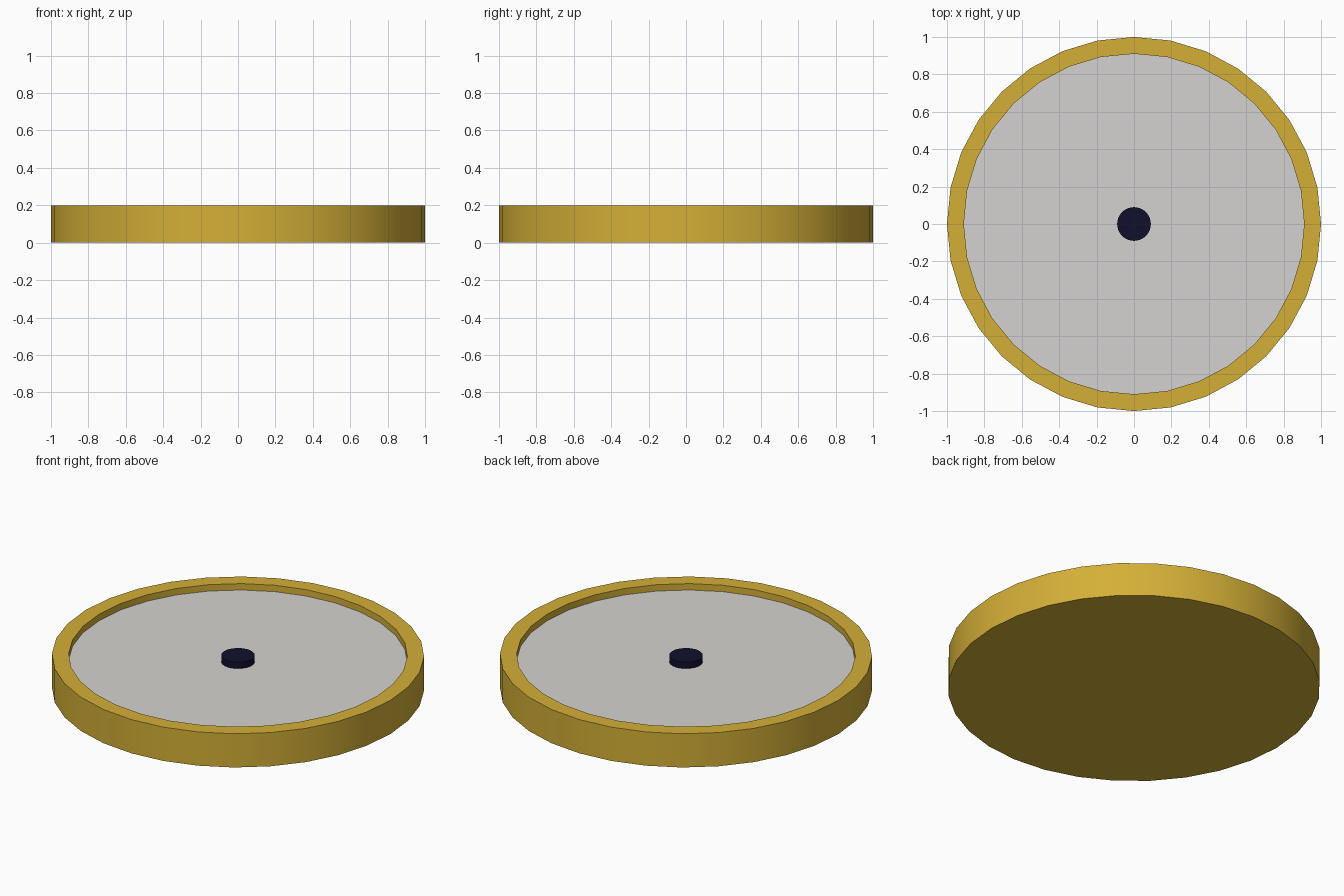
import bpy, bmesh, math

if "Cube" in bpy.data.objects:
    bpy.data.objects.remove(bpy.data.objects["Cube"])

SIDES = 32


def material(name, rgb):
    m = bpy.data.materials.new(name)
    m.diffuse_color = (*rgb, 1.0)
    m.use_nodes = True
    m.node_tree.nodes["Principled BSDF"].inputs["Base Color"].default_value = m.diffuse_color
    return m


gold = material("gold", (0.659, 0.429, 0.038))
pale = material("pale grey", (0.665, 0.65, 0.63))
navy = material("dark navy", (0.005, 0.005, 0.027))


def lathe(name, profile, mat):
    """Turn (radius, z) points into rings round z, capped at both ends."""
    bm = bmesh.new()
    rings = []
    for r, z in profile:
        angles = [2 * math.pi * i / SIDES for i in range(SIDES)]
        rings.append([bm.verts.new((r * math.cos(a), r * math.sin(a), z)) for a in angles])
    for low, high in zip(rings, rings[1:]):
        for i in range(SIDES):
            j = (i + 1) % SIDES
            bm.faces.new((low[i], low[j], high[j], high[i]))
    bm.faces.new(rings[0][::-1])
    bm.faces.new(rings[-1])
    bmesh.ops.recalc_face_normals(bm, faces=bm.faces)
    mesh = bpy.data.meshes.new(name)
    bm.to_mesh(mesh)
    bm.free()
    mesh.materials.append(mat)
    obj = bpy.data.objects.new(name, mesh)
    bpy.context.collection.objects.link(obj)
    bpy.ops.object.select_all(action='DESELECT')
    obj.select_set(True)
    bpy.context.view_layer.objects.active = obj
    bpy.ops.object.shade_smooth_by_angle(angle=math.radians(30))
    return obj


# Round tray with a raised rim and shallow recess
lathe("tray", [(1.0, 0.0), (1.0, 0.2), (0.91, 0.2), (0.91, 0.152)], gold)
# Pale plate lying in the recess
lathe("face_plate", [(0.91, 0.153), (0.91, 0.162)], pale)
# Small hub at the centre, level with the rim
lathe("centre_hub", [(0.09, 0.162), (0.09, 0.2)], navy)
